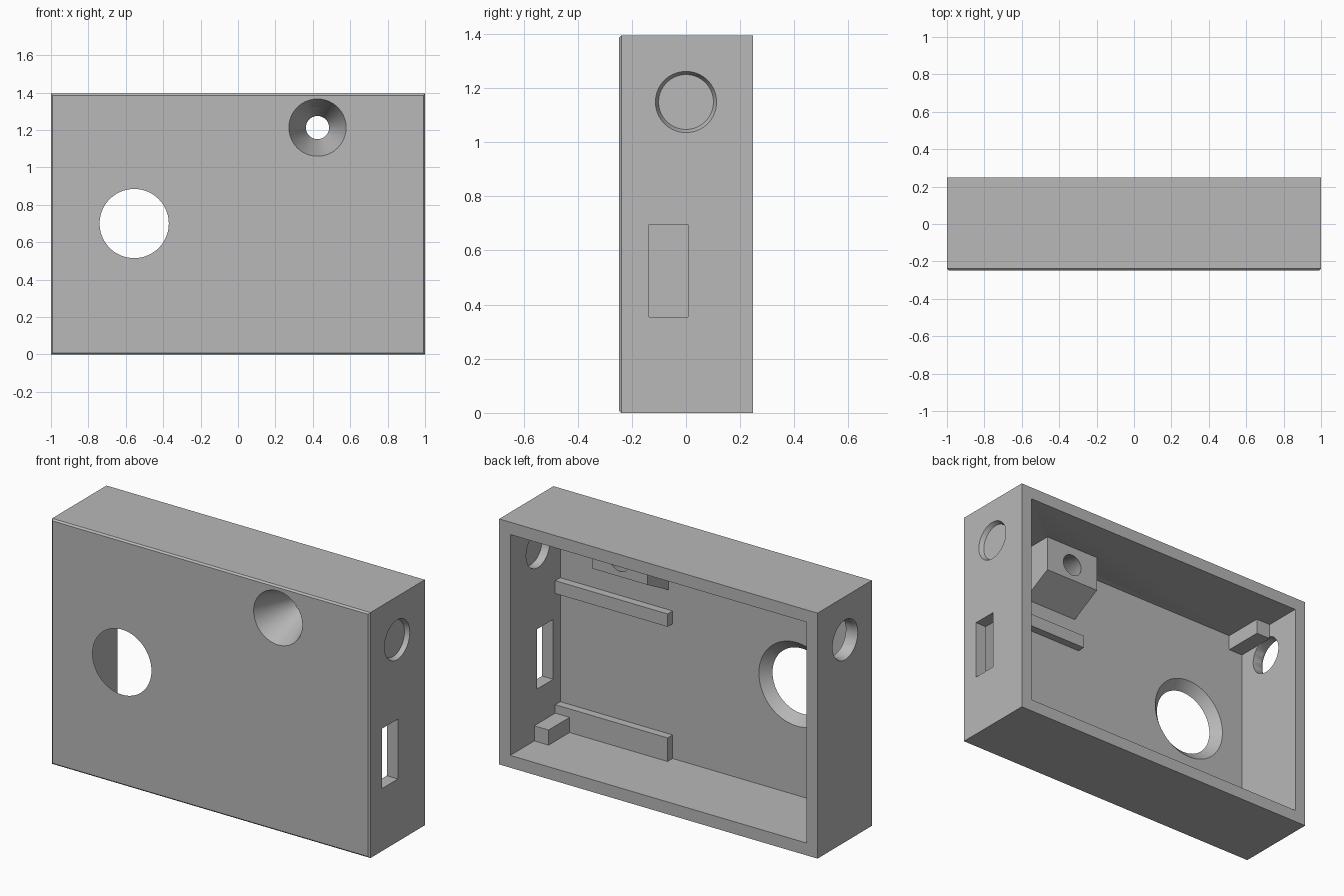
import bpy
import bmesh
import math
from mathutils import Matrix, Vector

if "Cube" in bpy.data.objects:
    bpy.data.objects.remove(bpy.data.objects["Cube"], do_unlink=True)

# Overall sizes
HALF_X, HALF_Y, HEIGHT, WALL = 1.0, 0.248, 1.394, 0.07
IN_X, IN_Y, CEILING = HALF_X - WALL, -0.2, HEIGHT - WALL

grey = bpy.data.materials.new("plain grey")
grey.use_nodes = True
colour = (0.48, 0.48, 0.48, 1)
grey.diffuse_color = colour
grey.node_tree.nodes["Principled BSDF"].inputs["Base Color"].default_value = colour


def finish(name, bm):
    bmesh.ops.recalc_face_normals(bm, faces=bm.faces)
    mesh = bpy.data.meshes.new(name)
    bm.to_mesh(mesh)
    bm.free()
    mesh.materials.append(grey)
    obj = bpy.data.objects.new(name, mesh)
    bpy.context.collection.objects.link(obj)
    return obj


def box(name, xs, ys, zs, chamfer=0):
    bm = bmesh.new()
    bmesh.ops.create_cube(bm, size=1)
    for v in bm.verts:
        v.co = [r[0] if c < 0 else r[1] for c, r in zip(v.co, (xs, ys, zs))]
    if chamfer:
        front = [e for e in bm.edges if all(v.co.y < ys[0] + 0.001 for v in e.verts)]
        bmesh.ops.bevel(bm, geom=front, offset=chamfer, segments=1, affect='EDGES')
    return finish(name, bm)


def bore(name, start, end, r1, r2, extra=0.01):
    """Round or tapered cutter that runs a little past both ends."""
    start, end = Vector(start), Vector(end)
    length = (end - start).length
    grow = (r2 - r1) / length * extra
    turn = (end - start).to_track_quat('Z', 'Y').to_matrix().to_4x4()
    bm = bmesh.new()
    bmesh.ops.create_cone(bm, cap_ends=True, segments=72, radius1=r1 - grow,
                          radius2=r2 + grow, depth=length + 2 * extra,
                          matrix=Matrix.Translation((start + end) / 2) @ turn)
    return finish(name, bm)


def cut(obj, cutters):
    for c in cutters:
        mod = obj.modifiers.new("cut", 'BOOLEAN')
        mod.operation, mod.solver, mod.object = 'DIFFERENCE', 'EXACT', c
    graph = bpy.context.evaluated_depsgraph_get()
    mesh = bpy.data.meshes.new_from_object(obj.evaluated_get(graph))
    obj.modifiers.clear()
    obj.data = mesh
    bpy.ops.object.select_all(action='DESELECT')
    obj.select_set(True)
    bpy.context.view_layer.objects.active = obj
    bpy.ops.object.shade_smooth_by_angle(angle=math.radians(25))


# Open-backed case with a chamfered front
case = box("case", (-HALF_X, HALF_X), (-HALF_Y, HALF_Y), (0, HEIGHT), 0.009)

# Boss behind the countersunk hole, sloping down to the front wall
bm = bmesh.new()
profile = [(IN_Y, CEILING), (-0.013, CEILING), (-0.013, 1.12), (IN_Y, 1.02)]
face = bm.faces.new([bm.verts.new((0.25, y, z)) for y, z in profile])
side = bmesh.ops.extrude_face_region(bm, geom=[face])["geom"]
bmesh.ops.translate(bm, vec=(0.35, 0, 0),
                    verts=[g for g in side if isinstance(g, bmesh.types.BMVert)])
boss = finish("hole_boss", bm)

# Cutters: cavity, front openings, side slot and side holes
cavity = box("cavity", (-IN_X, IN_X), (IN_Y, 0.4), (WALL, CEILING))
funnel = bore("funnel", (0.425, -HALF_Y, 1.213), (0.425, -0.013, 1.213), 0.153, 0.062)
window = bore("window", (-0.555, -HALF_Y, 0.7), (-0.555, IN_Y, 0.7), 0.185, 0.237)
slot = box("slot", (0.9, 1.1), (-0.137, 0.007), (0.355, 0.695))
cutters = [cavity, funnel, window, slot]
for s in (-1, 1):
    cutters.append(bore("side_hole", (s * HALF_X, 0, 1.148), (s * IN_X, 0, 1.148), 0.106, 0.106))
    cutters.append(bore("side_hole_rim", (s * HALF_X, 0, 1.148), (s * 0.985, 0, 1.148), 0.113, 0.106))

cut(case, cutters)
cut(boss, [funnel])
for c in cutters:
    bpy.data.objects.remove(c, do_unlink=True)

# Corner blocks
for s, side_name in ((-1, "right"), (1, "left")):
    xs = sorted((s * 0.84, s * IN_X))
    box("lower_block_" + side_name, xs, (IN_Y, 0.033), (WALL, 0.156))
    box("upper_block_" + side_name, xs, (IN_Y, 0.033), (1.237, CEILING))

# Rails on the inside of the front wall
box("lower_rail", (0.224, IN_X), (IN_Y, -0.155), (WALL, 0.204))
box("upper_rail", (0.224, IN_X), (IN_Y, -0.155), (0.835, 0.908))
